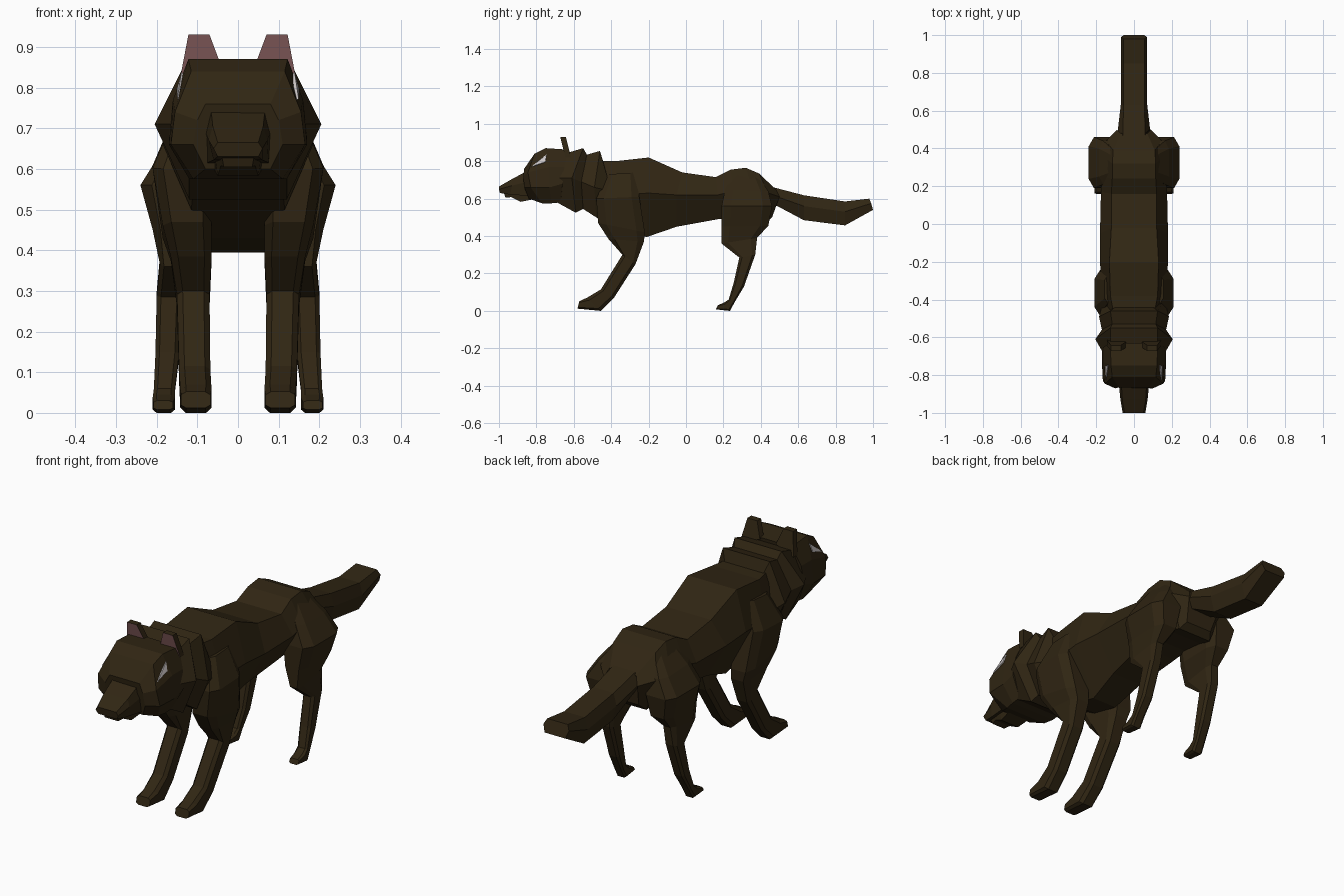
import bpy, bmesh
from mathutils import Vector
from mathutils.bvhtree import BVHTree


def material(name, rgb):
    m = bpy.data.materials.new(name)
    m.diffuse_color = (*rgb, 1)
    return m


FUR = material("dark_brown_fur", (0.030, 0.019, 0.0065))
PINK = material("ear_pink", (0.25, 0.115, 0.115))
WHITE = material("eye_white", (0.62, 0.58, 0.58))


def finish(name, bm, mats, mirror=False):
    bmesh.ops.recalc_face_normals(bm, faces=bm.faces)
    mesh = bpy.data.meshes.new(name)
    bm.to_mesh(mesh)
    for m in mats:
        mesh.materials.append(m)
    ob = bpy.data.objects.new(name, mesh)
    bpy.context.collection.objects.link(ob)
    if mirror:
        mod = ob.modifiers.new("mirror", 'MIRROR')
        mod.use_mirror_merge = False
    return ob


def loft(rings):
    """Skin a row of closed rings and cap both ends."""
    bm = bmesh.new()
    rows = [[bm.verts.new(p) for p in r] for r in rings]
    n = len(rows[0])
    for a, b in zip(rows, rows[1:]):
        for i in range(n):
            j = (i + 1) % n
            bm.faces.new((a[i], a[j], b[j], b[i]))
    bm.faces.new(rows[0])
    bm.faces.new(rows[-1])
    return bm


def body_part(name, stations):
    """Each station lists (y, z, half width) from top to bottom, mirrored in x."""
    rings = [[(w, y, z) for y, z, w in s] + [(-w, y, z) for y, z, w in reversed(s)]
             for s in stations]
    bm = loft(rings)
    finish(name, bm, [FUR])
    return bm


def leg(name, sections):
    """Each section: front y, z, back y, z, inner x, outer x; eight-sided."""
    rings = []
    for yf, zf, yb, zb, xi, xo in sections:
        mid, half = (xi + xo) / 2, (xo - xi) / 2
        ring = []
        for t, k in ((0, .65), (.18, 1), (.82, 1), (1, .65),
                     (1, -.65), (.82, -1), (.18, -1), (0, -.65)):
            ring.append((mid + k * half, yf + t * (yb - yf), zf + t * (zb - zf)))
        rings.append(ring)
    finish(name, loft(rings), [FUR], mirror=True)


# Torso
body_part("torso", [
    ((-.46, .80, .11), (-.48, .65, .15), (-.48, .50, .09)),
    ((-.38, .80, .125), (-.36, .62, .17), (-.36, .43, .07)),
    ((-.20, .82, .13), (-.20, .63, .18), (-.21, .395, .065)),
    ((-.02, .74, .12), (-.05, .62, .18), (-.05, .45, .08)),
    ((.16, .715, .12), (.17, .62, .175), (.17, .49, .10)),
    ((.24, .755, .115), (.25, .64, .17), (.25, .50, .10)),
    ((.32, .765, .115), (.36, .64, .165), (.36, .49, .10)),
    ((.39, .735, .11), (.44, .63, .15), (.43, .47, .09)),
    ((.48, .65, .07), (.50, .61, .09), (.46, .50, .07)),
])

# Neck with two stepped fur collars
body_part("neck_ruff", [
    ((-.65, .84, .125), (-.68, .71, .165), (-.69, .58, .12)),
    ((-.55, .87, .125), (-.61, .71, .205), (-.59, .525, .12)),
    ((-.53, .835, .115), (-.56, .69, .17), (-.55, .545, .11)),
    ((-.46, .855, .125), (-.49, .66, .185), (-.48, .50, .115)),
    ((-.44, .79, .10), (-.40, .64, .16), (-.40, .48, .08)),
])

# Head, muzzle and jaw
head_bm = body_part("head", [
    ((-.865, .76, .08), (-.87, .72, .10), (-.865, .66, .11), (-.84, .60, .08)),
    ((-.81, .84, .115), (-.845, .74, .155), (-.83, .66, .165), (-.77, .575, .11)),
    ((-.75, .87, .122), (-.73, .77, .16), (-.73, .66, .17), (-.72, .575, .12)),
    ((-.63, .862, .125), (-.65, .77, .16), (-.66, .68, .17), (-.67, .58, .12)),
])
body_part("muzzle", [
    ((-1.0, .665, .050), (-1.0, .65, .060), (-.995, .63, .050)),
    ((-.93, .705, .062), (-.93, .67, .072), (-.94, .622, .060)),
    ((-.86, .742, .066), (-.85, .69, .080), (-.85, .615, .075)),
    ((-.80, .76, .066), (-.80, .69, .080), (-.80, .615, .075)),
])
body_part("lower_jaw", [
    ((-.975, .635, .040), (-.965, .605, .035)),
    ((-.94, .64, .048), (-.935, .608, .042)),
    ((-.89, .65, .060), (-.885, .583, .050)),
    ((-.80, .65, .065), (-.80, .60, .060)),
])

# Ears with pink front faces
ear = [(.042, .855), (.070, .93), (.122, .93), (.143, .82)]
ear_bm = loft([[(x, y0 - .25 * (z - .86), z) for x, z in ear] for y0 in (-.655, -.625)])
bmesh.ops.recalc_face_normals(ear_bm, faces=ear_bm.faces)
for f in ear_bm.faces:
    f.material_index = 1 if f.normal.y < -.7 else 0
finish("ears", ear_bm, [FUR, PINK], mirror=True)

# Eyes: thin slanted plates laid on the sides of the head
tree = BVHTree.FromBMesh(head_bm)
outer, inner = [], []
for y, z in ((-.825, .77), (-.745, .835), (-.752, .795)):
    hit, nrm, _, _ = tree.ray_cast(Vector((1, y, z)), Vector((-1, 0, 0)))
    nrm = nrm if nrm.x > 0 else -nrm
    outer.append(hit + nrm * .005)
    inner.append(hit - nrm * .003)
finish("eyes", loft([outer, inner]), [WHITE], mirror=True)

# Tail
body_part("tail", [
    ((.45, .665, .06), (.46, .62, .09), (.47, .57, .06)),
    ((.63, .618, .055), (.63, .56, .07), (.63, .485, .05)),
    ((.85, .585, .055), (.85, .53, .07), (.85, .457, .05)),
    ((.98, .60, .055), (.99, .575, .068), (1.0, .54, .055)),
])

# Front legs
leg("front_legs", [
    (-.42, .73, -.27, .74, .06, .155),
    (-.48, .60, -.25, .61, .06, .21),
    (-.47, .47, -.22, .42, .065, .185),
    (-.415, .385, -.225, .37, .065, .165),
    (-.34, .30, -.27, .25, .07, .15),
    (-.455, .115, -.385, .07, .068, .145),
    (-.53, .07, -.455, .0, .065, .142),
    (-.57, .052, -.58, .012, .068, .14),
])

# Hind legs
leg("hind_legs", [
    (.25, .74, .39, .72, .04, .12),
    (.21, .65, .44, .64, .06, .185),
    (.19, .56, .46, .56, .08, .24),
    (.19, .45, .44, .455, .10, .21),
    (.19, .36, .38, .39, .135, .192),
    (.285, .285, .37, .30, .14, .20),
    (.255, .15, .31, .13, .145, .203),
    (.228, .06, .262, .05, .155, .207),
    (.205, .045, .235, .0, .155, .21),
    (.17, .03, .16, .008, .16, .208),
])
